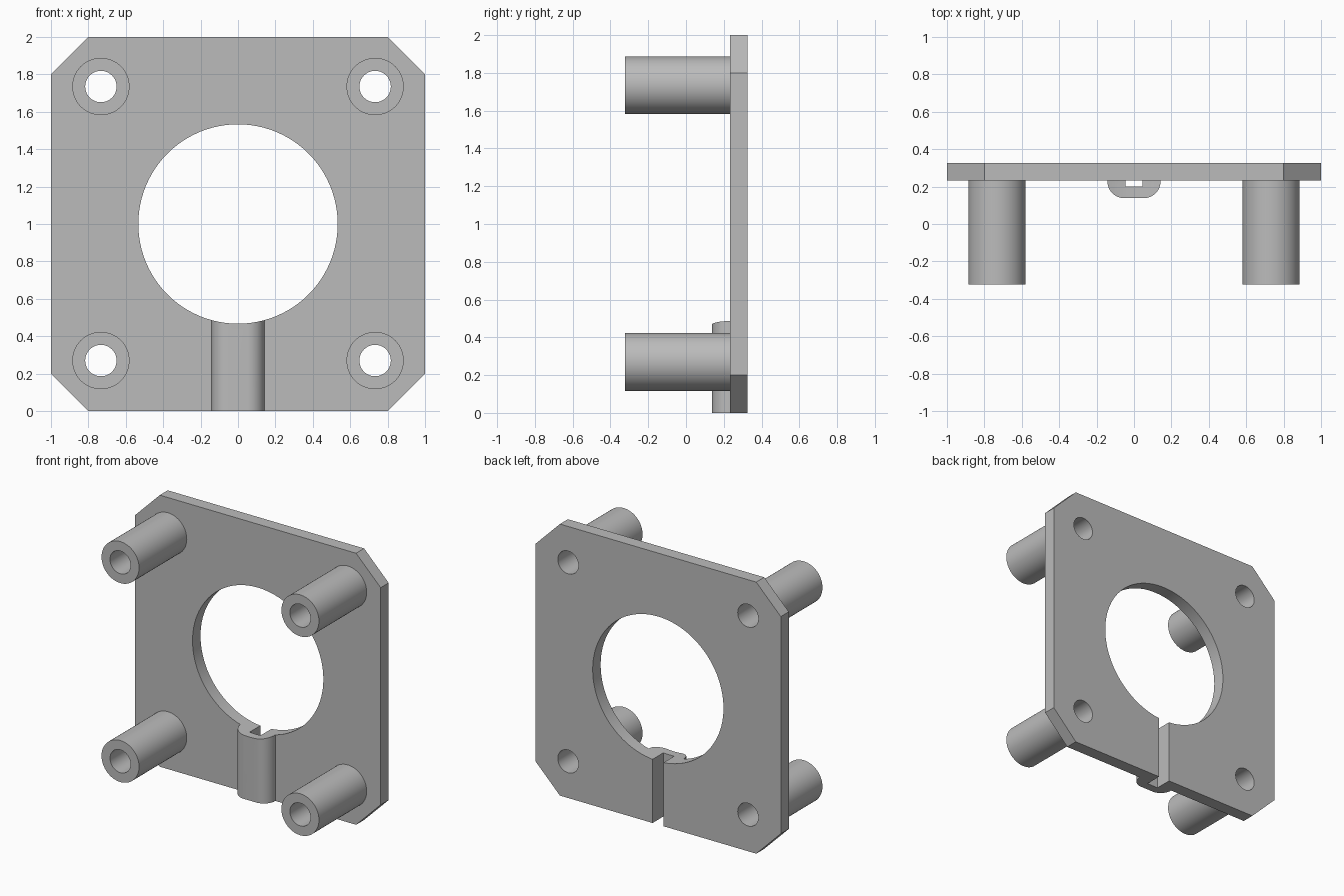
import bpy, bmesh, math
from mathutils import Vector

if "Cube" in bpy.data.objects:
    bpy.data.objects.remove(bpy.data.objects["Cube"], do_unlink=True)

BACK, FACE, FRONT = 0.325, 0.232, -0.323   # plate back, plate face, standoff ends
BUMP_FRONT, SLOT_FRONT = 0.138, 0.20
HOLE_X, HOLE_Z = 0.733, (0.27, 1.735)

grey = bpy.data.materials.new("light grey")
grey.use_nodes = True
grey.diffuse_color = (0.5, 0.5, 0.5, 1)
grey.node_tree.nodes["Principled BSDF"].inputs["Base Color"].default_value = (0.5, 0.5, 0.5, 1)


def prism(name, outline, axis, start, end):
    """Extrude a closed 2D outline along y (outline is x,z) or z (outline is x,y)."""
    def place(p, t):
        return Vector((p[0], t, p[1])) if axis == "y" else Vector((p[0], p[1], t))
    bm = bmesh.new()
    low = [bm.verts.new(place(p, start)) for p in outline]
    high = [bm.verts.new(place(p, end)) for p in outline]
    bm.faces.new(low)
    bm.faces.new(high)
    n = len(outline)
    for i in range(n):
        j = (i + 1) % n
        bm.faces.new((low[i], low[j], high[j], high[i]))
    bmesh.ops.recalc_face_normals(bm, faces=bm.faces)
    mesh = bpy.data.meshes.new(name)
    bm.to_mesh(mesh)
    bm.free()
    mesh.materials.append(grey)
    obj = bpy.data.objects.new(name, mesh)
    bpy.context.collection.objects.link(obj)
    return obj


def arc(cx, cy, r, a0, a1, steps):
    return [(cx + r * math.cos(math.radians(a0 + (a1 - a0) * i / steps)),
             cy + r * math.sin(math.radians(a0 + (a1 - a0) * i / steps)))
            for i in range(steps + 1)]


def circle(cx, cy, r, steps):
    return arc(cx, cy, r, 0, 360, steps)[:-1]


def select_only(obj):
    bpy.ops.object.select_all(action="DESELECT")
    obj.select_set(True)
    bpy.context.view_layer.objects.active = obj


def cut(obj, cutters):
    select_only(obj)
    for c in cutters:
        mod = obj.modifiers.new("cut", "BOOLEAN")
        mod.operation, mod.solver, mod.object = "DIFFERENCE", "EXACT", c
        bpy.ops.object.modifier_apply(modifier=mod.name)


def smooth(obj):
    select_only(obj)
    bpy.ops.object.shade_smooth_by_angle(angle=math.radians(30))


# Cutters: centre opening, cable slot and screw holes
opening = prism("opening_cutter", circle(0, 1, 0.533, 96), "y", -0.5, 0.6)
slot = prism("slot_cutter", [(-0.045, SLOT_FRONT), (0.045, SLOT_FRONT),
                             (0.045, 0.5), (-0.045, 0.5)], "z", -0.2, 0.8)
screws = [prism("screw_cutter", circle(x, z, 0.084, 48), "y", -0.5, 0.6)
          for x in (-HOLE_X, HOLE_X) for z in HOLE_Z]

# Plate with chamfered corners
plate = prism("mounting_plate", [(-0.8, 0), (0.8, 0), (1, 0.2), (1, 1.8),
                                 (0.8, 2), (-0.8, 2), (-1, 1.8), (-1, 0.2)], "y", FACE, BACK)
cut(plate, [opening, slot] + screws)
smooth(plate)

# Rounded cable cover in front of the slot
r = 0.09
cover_outline = ([(0.142, FACE)] + arc(0.142 - r, BUMP_FRONT + r, r, 0, -90, 12)
                 + arc(-0.142 + r, BUMP_FRONT + r, r, -90, -180, 12) + [(-0.142, FACE)])
cover = prism("cable_cover", cover_outline, "z", 0, 0.6)
cut(cover, [opening, slot])
smooth(cover)

# Four hollow standoffs
for i, screw in enumerate(screws):
    x = (-HOLE_X, HOLE_X)[i // 2]
    z = HOLE_Z[i % 2]
    name = ("lower", "upper")[i % 2] + ("_right", "_left")[i // 2] + "_standoff"
    tube = prism(name, circle(x, z, 0.153, 64), "y", FRONT, FACE)
    cut(tube, [screw])
    smooth(tube)

for c in [opening, slot] + screws:
    bpy.data.objects.remove(c, do_unlink=True)
